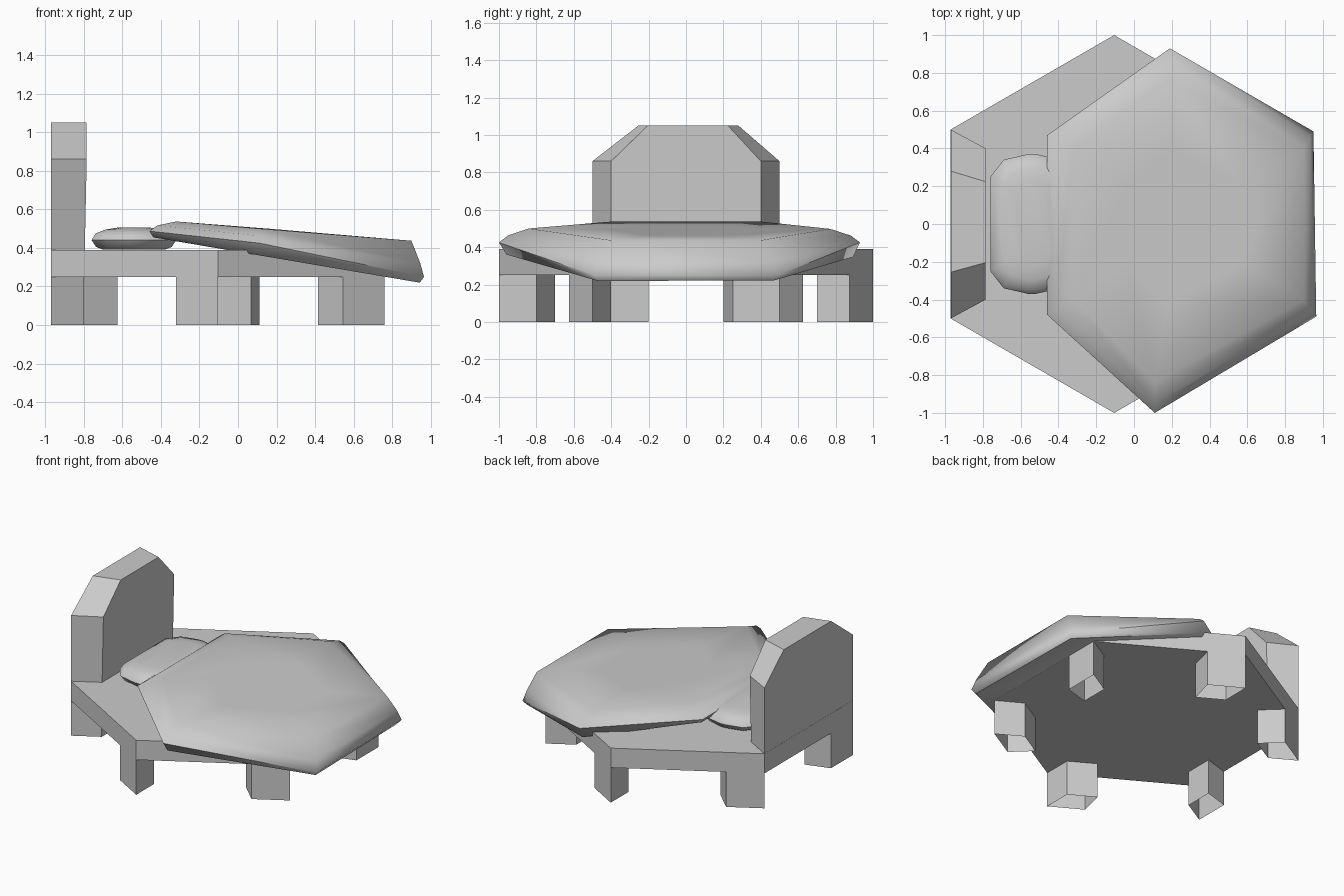
import bpy, bmesh
from math import radians, pi, cos, sin
from mathutils import Vector

if "Cube" in bpy.data.objects:
    bpy.data.objects.remove(bpy.data.objects["Cube"])

CENTRE = Vector((-0.105, 0, 0))


def loft(name, rings, cap_start=True, cap_end=True, smooth=None):
    """Skin a stack of equal-length point rings into one object."""
    bm = bmesh.new()
    loops = [[bm.verts.new(p) for p in ring] for ring in rings]
    n = len(loops[0])
    for low, high in zip(loops, loops[1:]):
        for i in range(n):
            j = (i + 1) % n
            bm.faces.new((low[i], low[j], high[j], high[i]))
    if cap_start:
        bm.faces.new(loops[0][::-1])
    if cap_end:
        bm.faces.new(loops[-1])
    bmesh.ops.recalc_face_normals(bm, faces=bm.faces)
    mesh = bpy.data.meshes.new(name)
    bm.to_mesh(mesh)
    bm.free()
    obj = bpy.data.objects.new(name, mesh)
    bpy.context.collection.objects.link(obj)
    if smooth:
        bpy.ops.object.select_all(action='DESELECT')
        obj.select_set(True)
        bpy.context.view_layer.objects.active = obj
        bpy.ops.object.shade_smooth_by_angle(angle=radians(smooth))
    return obj


def at_z(points, z):
    return [Vector((p[0], p[1], z)) for p in points]


def hexagon(radius):
    return [CENTRE + radius * Vector((cos(a), sin(a), 0))
            for a in (radians(90 - 60 * k) for k in range(6))]


# Hexagonal bed platform
outer, inner = hexagon(1.0), hexagon(0.8)
loft("bed_base", [at_z(outer, 0.25), at_z(outer, 0.39)])

# Legs: the first quarter of each side of the rim, open underneath
for k in range(6):
    j = (k + 1) % 6
    foot = [outer[k], outer[k].lerp(outer[j], 0.25),
            inner[k].lerp(inner[j], 0.25), inner[k]]
    loft(f"leg_{k + 1}", [at_z(foot, 0.0), at_z(foot, 0.25)],
         cap_start=False, cap_end=False)

# Headboard with chamfered top corners, tapering towards the mattress side
back_face = [(-0.5, 0.39), (0.5, 0.39), (0.5, 0.86),
             (0.28, 1.05), (-0.255, 1.05), (-0.5, 0.86)]
loft("headboard", [
    [(-0.97, y, z) for y, z in back_face],
    [(-0.795 if z < 0.5 else -0.785, y * 0.8, z) for y, z in back_face]])

# Soft pillow: rounded rectangle outline swelling at mid height
corner = [(0.22, 0.25), (0.15, 0.34), (0.02, 0.37)]
half = corner + [(-x, y) for x, y in corner[::-1]]
outline = half + [(-x, -y) for x, y in half]
pillow_rings = []
for inset, z in ((0.06, 0.392), (0.025, 0.405), (0.0, 0.44),
                 (0.022, 0.475), (0.075, 0.495), (0.14, 0.505)):
    sx, sy = 1 - inset / 0.23, 1 - inset / 0.37
    pillow_rings.append([(-0.54 + x * sx, y * sy, z) for x, y in outline])
loft("pillow", pillow_rings, smooth=60)

# Draped hexagonal blanket: outer rim and the flatter top panel
rim = [Vector(p) for p in ((0.19, 0.93, 0.425), (0.95, 0.49, 0.25),
                           (0.965, -0.49, 0.25), (0.11, -1.0, 0.425),
                           (-0.46, -0.48, 0.487), (-0.46, 0.47, 0.487))]
panel = [Vector(p) for p in ((0.18, 0.77, 0.498), (0.9, 0.4, 0.437),
                             (0.9, -0.4, 0.437), (0.11, -0.84, 0.5),
                             (-0.32, -0.4, 0.537), (-0.32, 0.4, 0.537))]
middle = sum(panel, Vector()) / 6


def under(p):
    """Underside: a tilted plane just inside the rim."""
    x, y = 0.25 + (p.x - 0.25) * 0.97, p.y * 0.96
    return Vector((x, y, 0.38 - 0.17 * x))


loft("blanket", [
    [under(p) for p in rim],
    rim,
    [r.lerp(p, 0.3) + Vector((0, 0, 0.015)) for r, p in zip(rim, panel)],
    panel,
    [p.lerp(middle, 0.5) for p in panel]], smooth=60)
